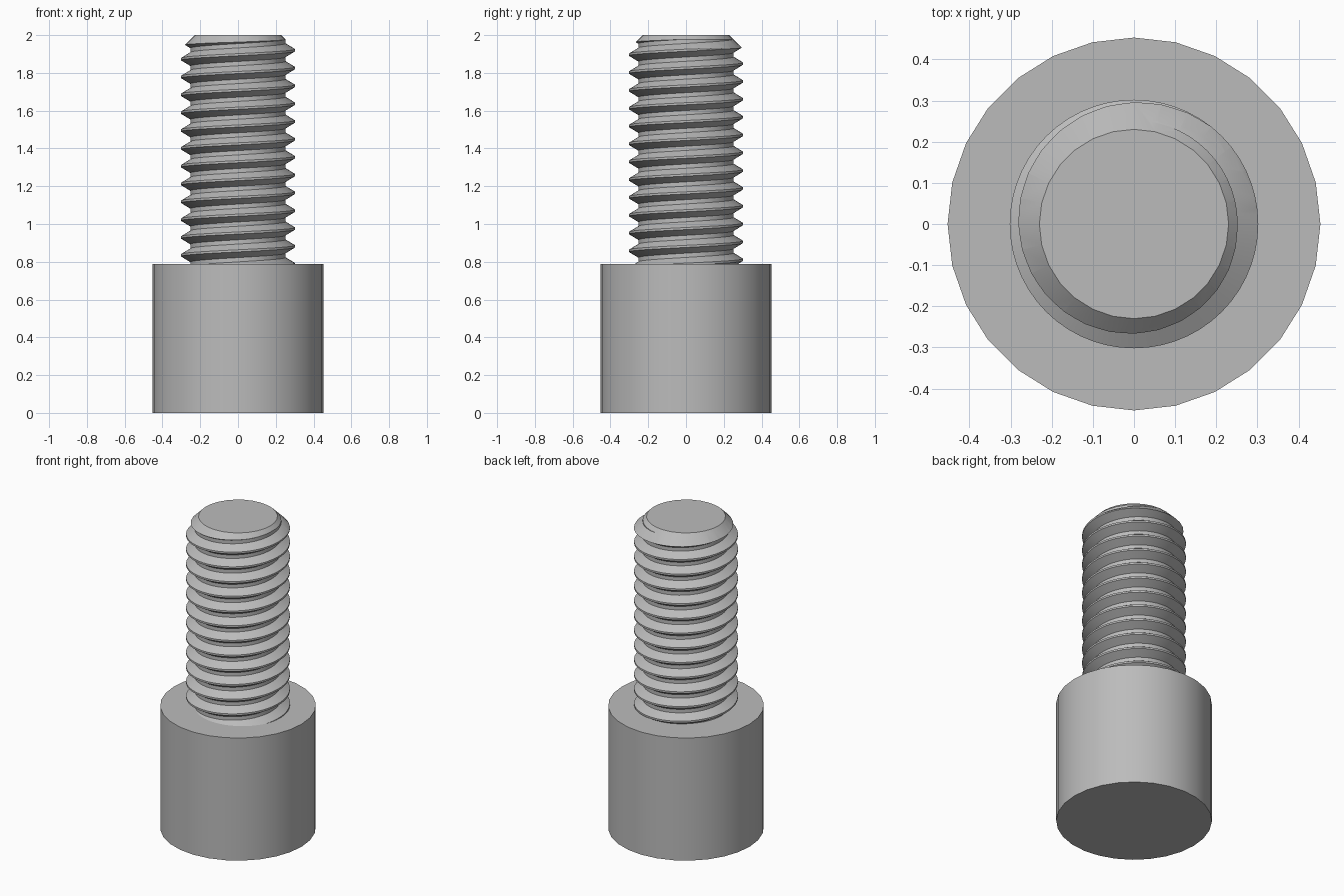
import bpy, bmesh
from math import cos, sin, pi, tau

SIDES = 28
HEAD_R, HEAD_TOP, TOP = 0.453, 0.787, 2.0
ROOT_R, CREST_R, TIP_R = 0.252, 0.302, 0.23
PITCH, CREST_Z = 0.0944, 1.92      # CREST_Z: crest height on the +x side

cube = bpy.data.objects.get("Cube")
if cube:
    bpy.data.objects.remove(cube, do_unlink=True)

steel = bpy.data.materials.new("steel_grey")
steel.use_nodes = True
GREY = (0.5, 0.5, 0.5, 1)
steel.diffuse_color = GREY
steel.node_tree.nodes["Principled BSDF"].inputs["Base Color"].default_value = GREY


def finish(name, bm):
    bmesh.ops.recalc_face_normals(bm, faces=bm.faces)
    mesh = bpy.data.meshes.new(name)
    bm.to_mesh(mesh)
    bm.free()
    mesh.materials.append(steel)
    obj = bpy.data.objects.new(name, mesh)
    bpy.context.collection.objects.link(obj)
    return obj


def skin(name, rings):
    """Join closed rings of points into a capped solid."""
    bm = bmesh.new()
    loops = [[bm.verts.new(p) for p in ring] for ring in rings]
    n = len(loops[0])
    for a, b in zip(loops, loops[1:]):
        for i in range(n):
            j = (i + 1) % n
            bm.faces.new((a[i], a[j], b[j], b[i]))
    bm.faces.new(loops[0])
    bm.faces.new(loops[-1])
    return finish(name, bm)


def lathe(name, profile):
    return skin(name, [[(r * cos(tau * i / SIDES), r * sin(tau * i / SIDES), z)
                        for i in range(SIDES)] for r, z in profile])


def threaded_rod(name, steps=2 * SIDES):
    """Right-handed helical thread, longer than needed at both ends."""
    # Radius and height within one pitch, measured from the crest
    section = [(CREST_R, -0.06), (CREST_R, 0.06), (ROOT_R, 0.38), (ROOT_R, 0.62)]
    turns = 16
    start = CREST_Z - 14 * PITCH
    bm = bmesh.new()
    lines = []
    for k in range(steps * turns + 1):
        a = tau * k / steps
        lines.append([bm.verts.new((r * cos(a), r * sin(a), start + PITCH * (h + k / steps)))
                      for r, h in section])
    for a, b in zip(lines, lines[1:]):
        for i in range(3):
            bm.faces.new((a[i], b[i], b[i + 1], a[i + 1]))
    # Upper edge of each turn meets the lower edge of the next
    for k in range(steps * (turns - 1)):
        a, b = lines[k], lines[k + 1]
        c, d = lines[k + steps], lines[k + steps + 1]
        bm.faces.new((a[3], b[3], d[0], c[0]))
    # Close both open ends with a fan
    bmesh.ops.remove_doubles(bm, verts=bm.verts, dist=1e-6)
    rim = [e for e in bm.edges if e.is_boundary]
    for low in (True, False):
        part = [e for e in rim if (e.verts[0].co.z < 1.3) == low]
        z = start - PITCH if low else start + PITCH * (turns + 1)
        hub = bm.verts.new((0, 0, z))
        for e in part:
            bm.faces.new((e.verts[0], e.verts[1], hub))
    return finish(name, bm)


def smooth(obj, angle):
    bpy.ops.object.select_all(action='DESELECT')
    obj.select_set(True)
    bpy.context.view_layer.objects.active = obj
    bpy.ops.object.shade_smooth_by_angle(angle=angle)


# Cylindrical head
head = lathe("head", [(HEAD_R, 0), (HEAD_R, HEAD_TOP)])
smooth(head, pi / 6)

# Threaded shank, trimmed to length with a chamfered tip
shank = threaded_rod("threaded_shank")
envelope = lathe("shank_envelope", [(0.4, HEAD_TOP - 0.02), (0.4, TOP - 0.17), (TIP_R, TOP)])
trim = shank.modifiers.new("trim", 'BOOLEAN')
trim.operation = 'INTERSECT'
trim.solver = 'EXACT'
trim.object = envelope
bpy.context.view_layer.objects.active = shank
bpy.ops.object.modifier_apply(modifier=trim.name)
bpy.data.objects.remove(envelope, do_unlink=True)
smooth(shank, pi / 6)
